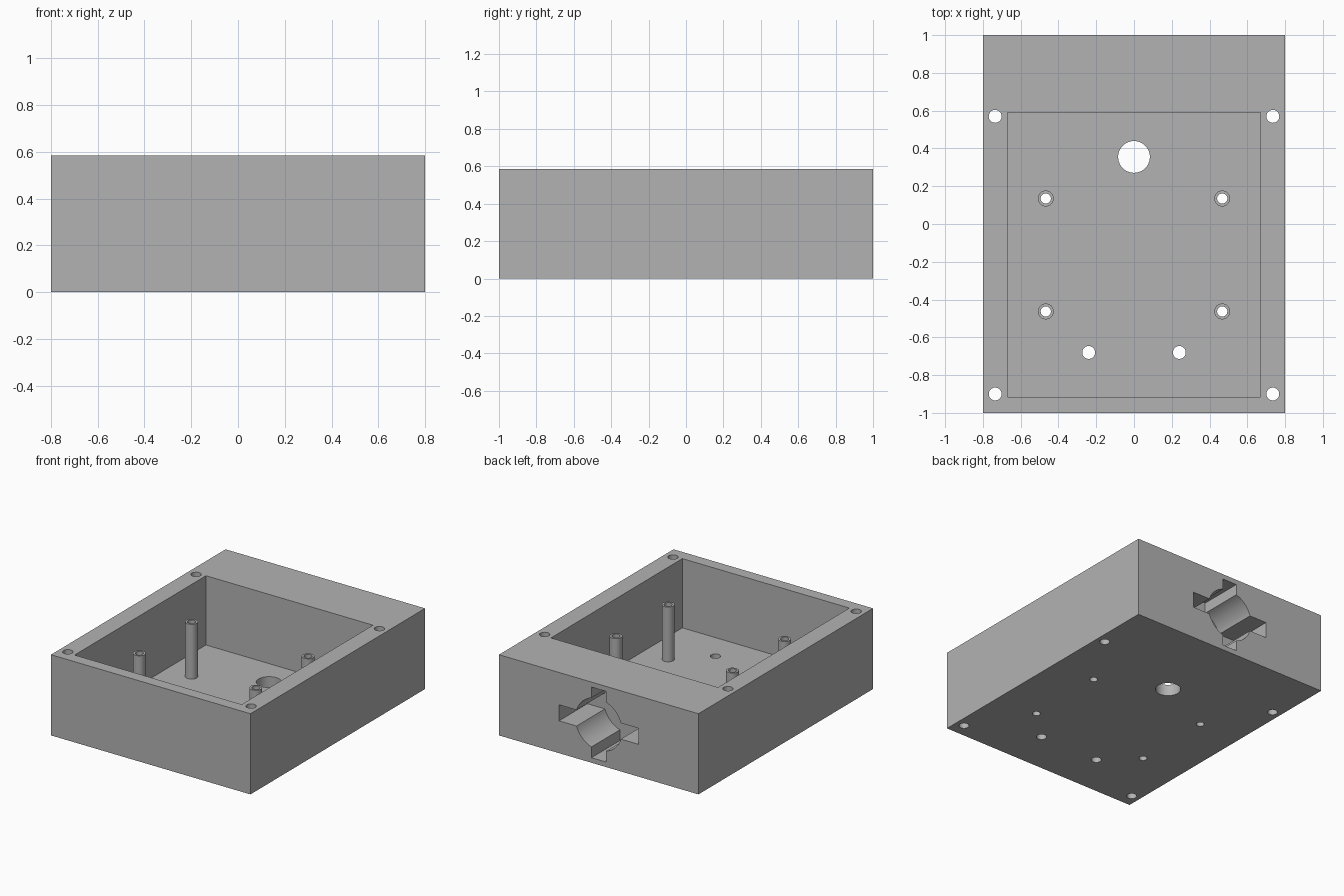
import bpy, math
from mathutils import Matrix

old = bpy.data.objects.get("Cube")
if old:
    bpy.data.objects.remove(old, do_unlink=True)

# Overall sizes
W, D, H = 1.6, 2.0, 0.585
FLOOR = 0.083
POST_TOP = 0.48
CAV_X, CAV_FRONT, CAV_BACK = 0.67, -0.915, 0.59
RECESS = 0.325
MID = H / 2

grey = bpy.data.materials.new("plain grey plastic")
grey.use_nodes = True
grey.diffuse_color = (0.45, 0.45, 0.45, 1)
grey.node_tree.nodes["Principled BSDF"].inputs["Base Color"].default_value = (0.45, 0.45, 0.45, 1)


def block(name, lo, hi):
    """Box between two corners."""
    bpy.ops.mesh.primitive_cube_add(size=1)
    ob = bpy.context.object
    ob.name = name
    size = [b - a for a, b in zip(lo, hi)]
    mid = [(a + b) / 2 for a, b in zip(lo, hi)]
    ob.data.transform(Matrix.Translation(mid) @ Matrix.Diagonal((*size, 1)))
    return ob


def rod(name, x, y, r, z0, z1):
    """Upright cylinder."""
    bpy.ops.mesh.primitive_cylinder_add(vertices=48, radius=r, depth=z1 - z0)
    ob = bpy.context.object
    ob.name = name
    ob.data.transform(Matrix.Translation((x, y, (z0 + z1) / 2)))
    return ob


def cut(target, cutter):
    """Subtract the cutter, bake the result and discard the cutter."""
    cutter.hide_render = True
    mod = target.modifiers.new("cut", 'BOOLEAN')
    mod.operation, mod.solver, mod.object = 'DIFFERENCE', 'EXACT', cutter
    bpy.context.view_layer.update()
    baked = bpy.data.meshes.new_from_object(
        target.evaluated_get(bpy.context.evaluated_depsgraph_get()))
    target.modifiers.clear()
    target.data = baked
    bpy.data.objects.remove(cutter, do_unlink=True)


def finish(ob):
    ob.data.materials.clear()
    ob.data.materials.append(grey)
    bpy.ops.object.select_all(action='DESELECT')
    ob.select_set(True)
    bpy.context.view_layer.objects.active = ob
    bpy.ops.object.shade_smooth_by_angle(angle=math.radians(30))


# Housing with open cavity
housing = block("housing", (-W / 2, -D / 2, 0), (W / 2, D / 2, H))
cut(housing, block("cavity_cutter", (-CAV_X, CAV_FRONT, FLOOR), (CAV_X, CAV_BACK, H + 0.1)))

# Round socket with crossing slots in the back
bpy.ops.mesh.primitive_cylinder_add(vertices=64, radius=0.187, depth=RECESS + 0.1)
socket = bpy.context.object
socket.data.transform(Matrix.Translation((0, D / 2 - RECESS / 2 + 0.05, MID))
                      @ Matrix.Rotation(math.pi / 2, 4, 'X'))
cut(housing, socket)
for sx, sz in ((0.318, 0.058), (0.058, 0.256)):
    cut(housing, block("slot_cutter", (-sx, D / 2 - RECESS, MID - sz), (sx, D / 2 + 0.1, MID + sz)))

# Screw holes, cable holes and large floor opening
holes = [(0, 0.355, 0.084)]
for side in (-1, 1):
    holes += [(side * 0.735, 0.57, 0.034), (side * 0.735, -0.9, 0.034), (side * 0.24, -0.68, 0.034)]
posts = [(side * 0.467, y) for side in (-1, 1) for y in (0.135, -0.463)]
holes += [(x, y, 0.027) for x, y in posts]
for x, y, r in holes:
    cut(housing, rod("hole_cutter", x, y, r, -0.1, H + 0.1))
finish(housing)

# Hollow standoffs
for x, y in posts:
    name = ("left" if x > 0 else "right") + ("_back" if y > 0 else "_front") + "_standoff"
    post = rod(name, x, y, 0.042, FLOOR, POST_TOP)
    cut(post, rod("bore_cutter", x, y, 0.027, 0, H))
    finish(post)
